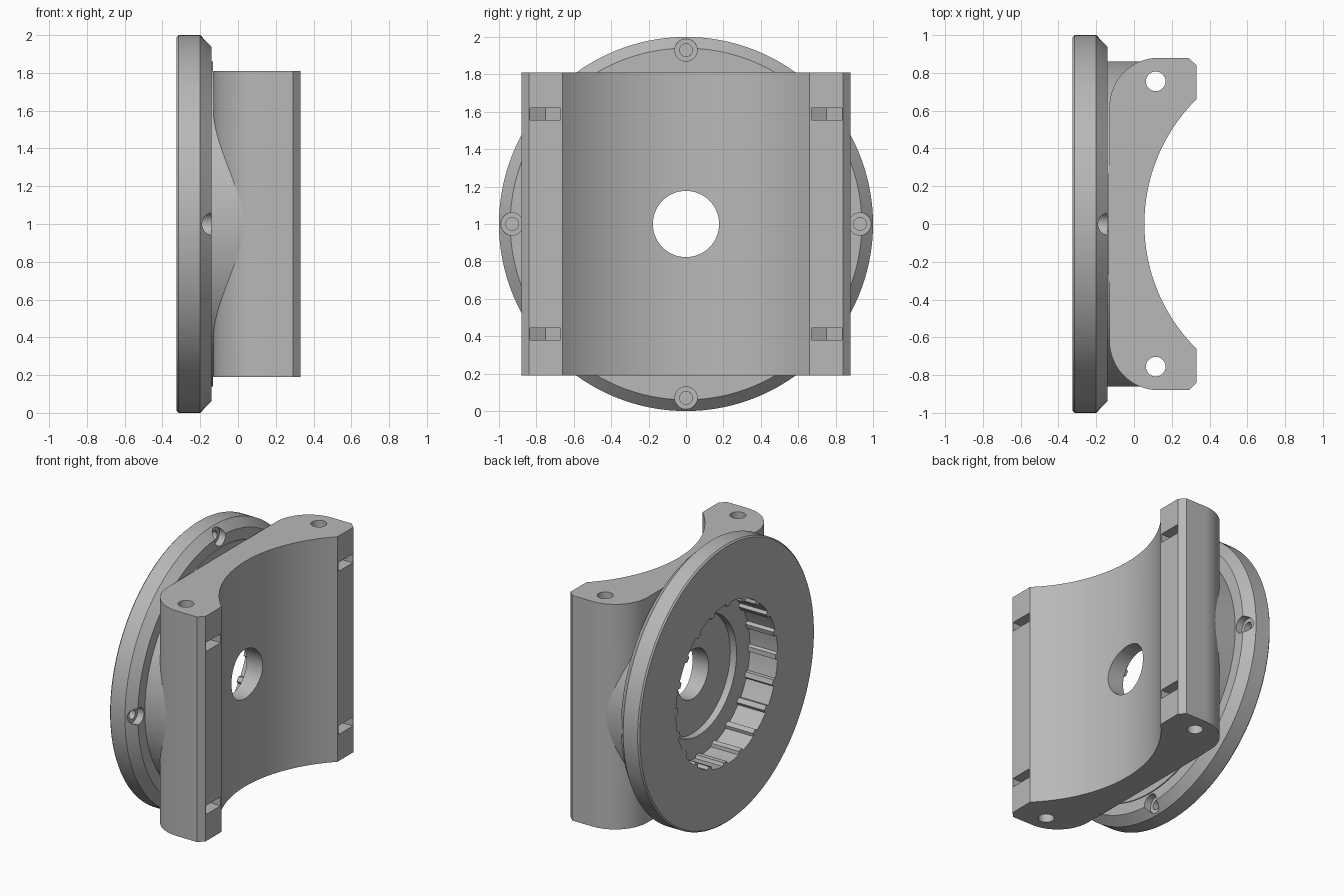
import bpy, bmesh
from math import sin, cos, pi, radians, sqrt, atan2
from mathutils import Vector

if "Cube" in bpy.data.objects:
    bpy.data.objects.remove(bpy.data.objects["Cube"], do_unlink=True)

grey = bpy.data.materials.new("plain_grey")
grey.use_nodes = True
grey.diffuse_color = (0.48, 0.48, 0.48, 1)
grey.node_tree.nodes["Principled BSDF"].inputs["Base Color"].default_value = grey.diffuse_color

MID = 1.0      # height of the disc axis
HALF = 0.81    # half height of the block


def loft(name, rings):
    """Closed solid through rings of equal point count."""
    bm = bmesh.new()
    loops = [[bm.verts.new(p) for p in ring] for ring in rings]
    for a, b in zip(loops, loops[1:]):
        for i in range(len(a)):
            j = (i + 1) % len(a)
            bm.faces.new((a[i], a[j], b[j], b[i]))
    bm.faces.new(loops[0])
    bm.faces.new(loops[-1])
    bmesh.ops.recalc_face_normals(bm, faces=bm.faces)
    mesh = bpy.data.meshes.new(name)
    bm.to_mesh(mesh)
    bm.free()
    mesh.materials.append(grey)
    obj = bpy.data.objects.new(name, mesh)
    bpy.context.collection.objects.link(obj)
    return obj


def circle(r, n=96):
    return [(r * cos(2 * pi * i / n), r * sin(2 * pi * i / n)) for i in range(n)]


def along_x(name, pts, x0, x1, y=0, z=MID):
    return loft(name, [[(x, y + p, z + q) for p, q in pts] for x in (x0, x1)])


def along_z(name, pts, z0, z1):
    return loft(name, [[(p, q, z) for p, q in pts] for z in (z0, z1)])


def combine(target, tools, operation):
    for tool in tools:
        tool.hide_render = True
        mod = target.modifiers.new(tool.name, "BOOLEAN")
        mod.operation, mod.solver, mod.object = operation, "EXACT", tool
    bpy.context.view_layer.update()
    graph = bpy.context.evaluated_depsgraph_get()
    mesh = bpy.data.meshes.new_from_object(target.evaluated_get(graph))
    target.modifiers.clear()
    target.data = mesh


# Round mounting disc with a chamfered front rim and a low raised face
profile = [(-0.325, 0.99), (-0.315, 1.0), (-0.2, 1.0), (-0.14, 0.94),
           (-0.14, 0.86), (-0.133, 0.86)]
disc = loft("mounting_disc", [[(x, p, MID + q) for p, q in circle(r, 128)] for x, r in profile])

# Saddle block: rounded back corners, chamfered tips, concave front
R = 0.26
side = [(0.13 - R * cos(t), 0.62 + R * sin(t)) for t in [pi / 2 * i / 16 for i in range(17)]]
side += [(0.29, 0.88), (0.33, 0.84)]
tip_y, sag = 0.66, 0.275
arc_r = (tip_y ** 2 + sag ** 2) / (2 * sag)
arc_c = 0.055 + arc_r
sweep = atan2(tip_y, arc_c - 0.33)
arc = [(arc_c - arc_r * cos(t), arc_r * sin(t))
       for t in [sweep * (1 - i / 24) for i in range(49)]]
outline = side + arc + [(x, -y) for x, y in reversed(side)]
block = along_z("saddle_block", outline, MID - HALF, MID + HALF)

# Hub joining block to disc, trimmed to the block height
lim = HALF - 0.002
hub_pts = [(p, q) for p, q in circle(0.86, 128) if abs(q) < lim]
edge = sqrt(0.86 ** 2 - lim ** 2)
hub_pts += [(s * edge, t * lim) for s in (1, -1) for t in (1, -1)]
hub_pts.sort(key=lambda p: atan2(p[1], p[0]))
hub = along_x("hub", hub_pts, -0.14, 0.04)
combine(block, [hub], "UNION")

# Ribbed bore, inner recess and central through hole
teeth = 20
bore_pts = []
for i in range(teeth):
    a, step = 2 * pi * i / teeth, 2 * pi / teeth
    bore_pts += [(r * cos(a + f * step), r * sin(a + f * step))
                 for f, r in ((0, 0.555), (0.2, 0.555), (0.25, 0.578), (0.6, 0.578), (0.95, 0.578))]
bore = along_x("bore_cutter", bore_pts, -0.5, -0.105)
recess = along_x("recess_cutter", circle(0.425), -0.45, -0.055)
through = along_x("through_cutter", circle(0.177, 64), -0.4, 0.5)

# Four counterbored screw holes around the rim
screws = []
for i in range(4):
    y, z = 0.93 * cos(i * pi / 2), MID + 0.93 * sin(i * pi / 2)
    screws.append(along_x("counterbore_cutter", circle(0.06, 32), -0.19, 0.0, y, z))
    screws.append(along_x("screw_cutter", circle(0.034, 32), -0.28, 0.01, y, z))

# Vertical rod holes and nut pockets with pointed ends
rods, pockets = [], []
for s in (1, -1):
    rods.append(along_z("rod_cutter", [(0.115 + p, s * 0.755 + q) for p, q in circle(0.052, 48)],
                        -0.5, 2.5))
    nut = [(0.5, 0.67), (0.067, 0.67), (0.02, 0.7525), (0.067, 0.835), (0.5, 0.835)]
    for t in (1, -1):
        z = MID + t * 0.587
        pockets.append(along_z("nut_cutter", [(x, s * y) for x, y in nut], z - 0.032, z + 0.032))

combine(disc, [bore] + screws, "DIFFERENCE")
combine(block, [bore, recess, through] + rods + pockets, "DIFFERENCE")
for tool in [hub, bore, recess, through] + screws + rods + pockets:
    bpy.data.objects.remove(tool, do_unlink=True)

# Smooth the curved walls, keep edges crisp
bpy.ops.object.select_all(action="DESELECT")
for obj in (disc, block):
    obj.select_set(True)
bpy.context.view_layer.objects.active = disc
bpy.ops.object.shade_smooth_by_angle(angle=radians(15))
